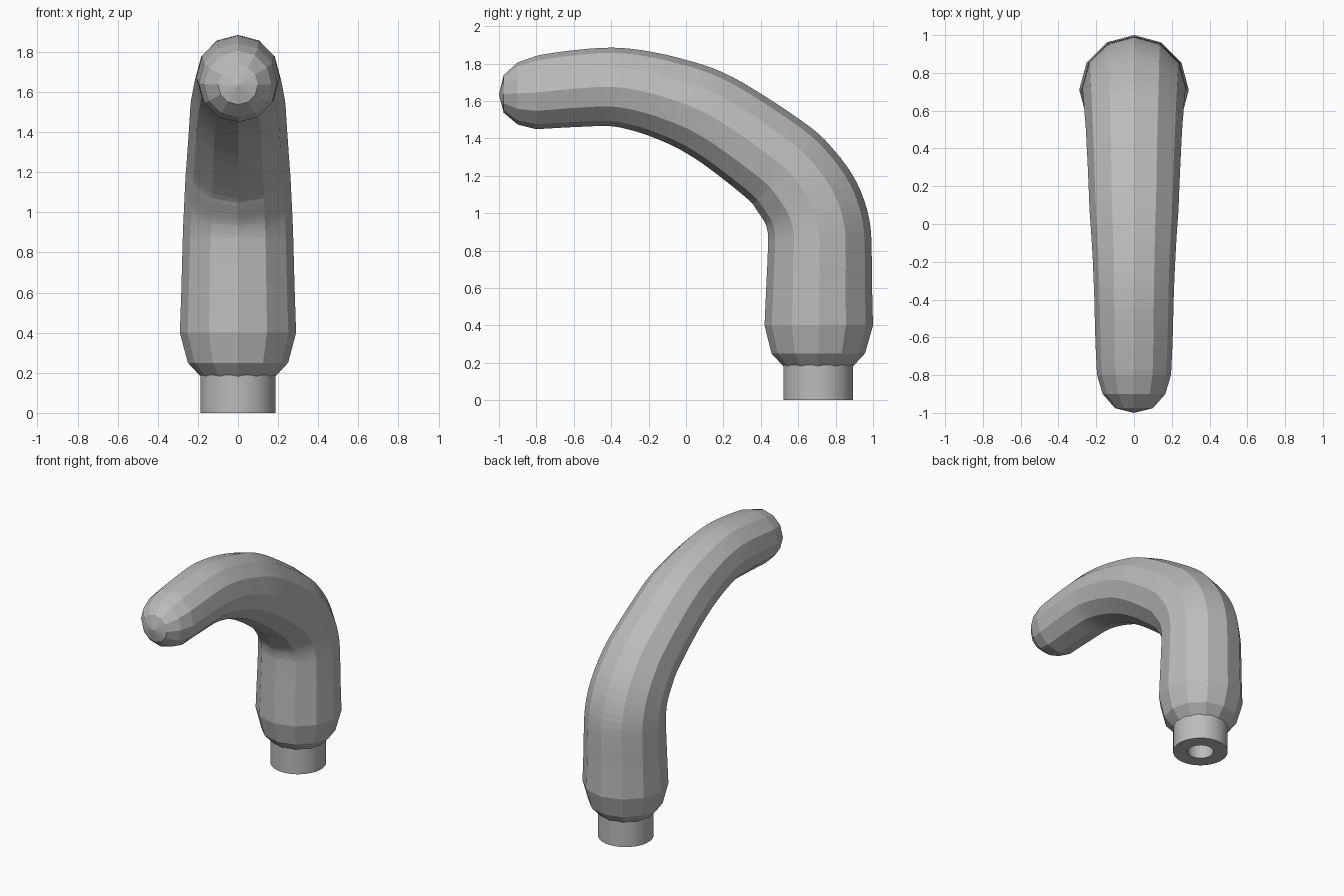
import bpy, bmesh, math, random
from mathutils import Vector

SIDES = 12
random.seed(4)

cube = bpy.data.objects.get("Cube")
if cube:
    bpy.data.objects.remove(cube, do_unlink=True)

grey = bpy.data.materials.new("mid grey")
grey.use_nodes = True
colour = (0.5, 0.5, 0.5, 1)
grey.diffuse_color = colour
grey.node_tree.nodes["Principled BSDF"].inputs["Base Color"].default_value = colour


def add_object(name, bm):
    bmesh.ops.recalc_face_normals(bm, faces=bm.faces)
    mesh = bpy.data.meshes.new(name)
    bm.to_mesh(mesh)
    bm.free()
    mesh.materials.append(grey)
    obj = bpy.data.objects.new(name, mesh)
    bpy.context.collection.objects.link(obj)
    return obj


def bridge(bm, a, b):
    n = len(a)
    for i in range(n):
        bm.faces.new((a[i], a[(i + 1) % n], b[(i + 1) % n], b[i]))


def spline(p0, p1, p2, p3, t):
    return 0.5 * (2 * p1 + (p2 - p0) * t + (2 * p0 - 5 * p1 + 4 * p2 - p3) * t * t
                  + (3 * p1 - p0 - 3 * p2 + p3) * t ** 3)


# Centre line of the bent arm as (y, z, radius)
keys = [Vector(k) for k in (
    (.71, .40, .29), (.712, .6, .283), (.715, .78, .278), (.71, .92, .274),
    (.67, 1.05, .268), (.59, 1.17, .262), (.5, 1.265, .255), (.265, 1.437, .243),
    (.09, 1.542, .236), (-.075, 1.607, .225), (-.24, 1.653, .216),
    (-.4, 1.675, .21), (-.6, 1.665, .205), (-.8, 1.645, .196))]
padded = [2 * keys[0] - keys[1]] + keys + [2 * keys[-1] - keys[-2]]
STEPS = 4
stations = [spline(*padded[i:i + 4], s / STEPS)
            for i in range(len(keys) - 1) for s in range(STEPS)] + [keys[-1]]
# Rounded shoulder at the bottom and rounded tip at the end
stations = [Vector((.707, .18, .185)), Vector((.707, .25, .25))] + stations
stations += [Vector((-.9, 1.64, .166)), Vector((-.975, 1.637, .1))]

bm = bmesh.new()
rings = []
for i, st in enumerate(stations):
    before, after = stations[max(i - 1, 0)], stations[min(i + 1, len(stations) - 1)]
    along = Vector((0, after.x - before.x, after.y - before.y)).normalized()
    if i < 3:
        along = Vector((0, 0, 1))
    elif i > len(stations) - 4:
        along = Vector((0, -1, 0))
    outward = Vector((0, along.z, -along.y))
    centre = Vector((0, st.x, st.y))
    ring = []
    for k in range(SIDES):
        a = 2 * math.pi * k / SIDES
        # Slight unevenness gives the facets their hand-cut look
        slip = random.uniform(-.004, .004) if 2 < i < len(stations) - 3 else 0
        ring.append(bm.verts.new(centre + along * slip + st.z * (
            outward * math.cos(a) + Vector((1, 0, 0)) * math.sin(a))))
    rings.append(ring)
for a, b in zip(rings, rings[1:]):
    bridge(bm, a, b)
bm.faces.new(rings[0])
tip = bm.verts.new((0, -1, 1.635))
for k in range(SIDES):
    bm.faces.new((rings[-1][k], rings[-1][(k + 1) % SIDES], tip))
add_object("bent_arm", bm)

# Mounting post with a blind bore in its underside
bm = bmesh.new()
loops = []
for radius, z in ((.187, .21), (.187, 0), (.088, 0), (.088, .19)):
    loops.append([bm.verts.new((radius * math.cos(math.tau * k / 48),
                                .707 + radius * math.sin(math.tau * k / 48), z))
                  for k in range(48)])
for a, b in zip(loops, loops[1:]):
    bridge(bm, a, b)
bm.faces.new(loops[0])
bm.faces.new(loops[-1])
post = add_object("mounting_post", bm)
bpy.ops.object.select_all(action='DESELECT')
post.select_set(True)
bpy.context.view_layer.objects.active = post
bpy.ops.object.shade_smooth_by_angle(angle=math.radians(30))
